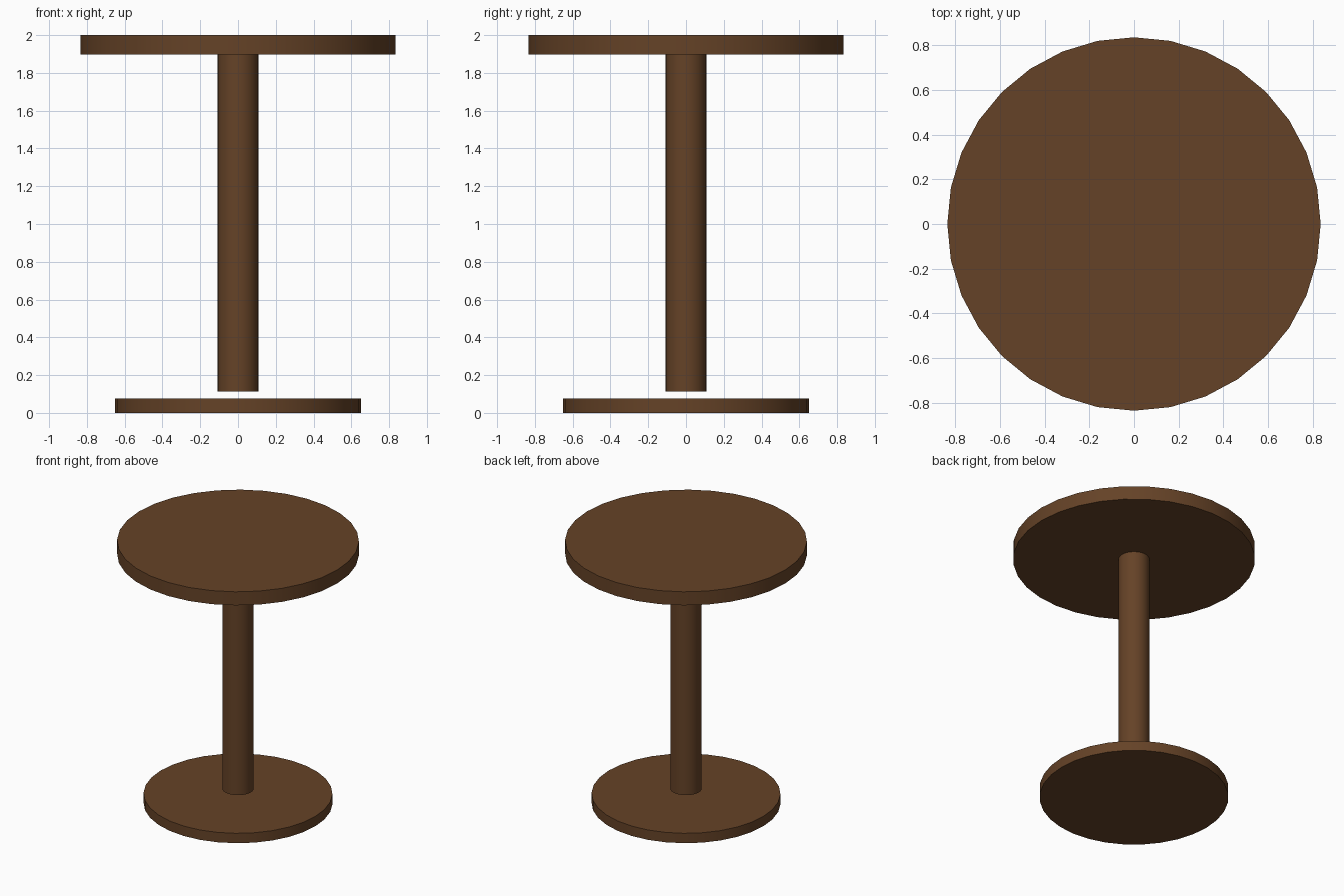
import bpy

if "Cube" in bpy.data.objects:
    bpy.data.objects.remove(bpy.data.objects["Cube"])

# Single dark wood colour
wood = bpy.data.materials.new("dark_brown_wood")
wood.diffuse_color = (0.13, 0.055, 0.02, 1.0)
wood.use_nodes = True
wood.node_tree.nodes["Principled BSDF"].inputs["Base Color"].default_value = wood.diffuse_color


def disc(name, radius, z0, z1, sides=32):
    """Upright cylinder between two heights, smooth sides with sharp rims."""
    bpy.ops.mesh.primitive_cylinder_add(
        vertices=sides, radius=radius, depth=z1 - z0,
        location=(0, 0, (z0 + z1) / 2))
    ob = bpy.context.object
    ob.name = name
    ob.data.materials.append(wood)
    bpy.ops.object.shade_smooth_by_angle()
    return ob


# Floor plate, column (with a small gap above the plate) and table top
disc("base_plate", 0.652, 0.0, 0.075)
disc("column", 0.108, 0.112, 1.898)
disc("table_top", 0.835, 1.897, 2.0)
